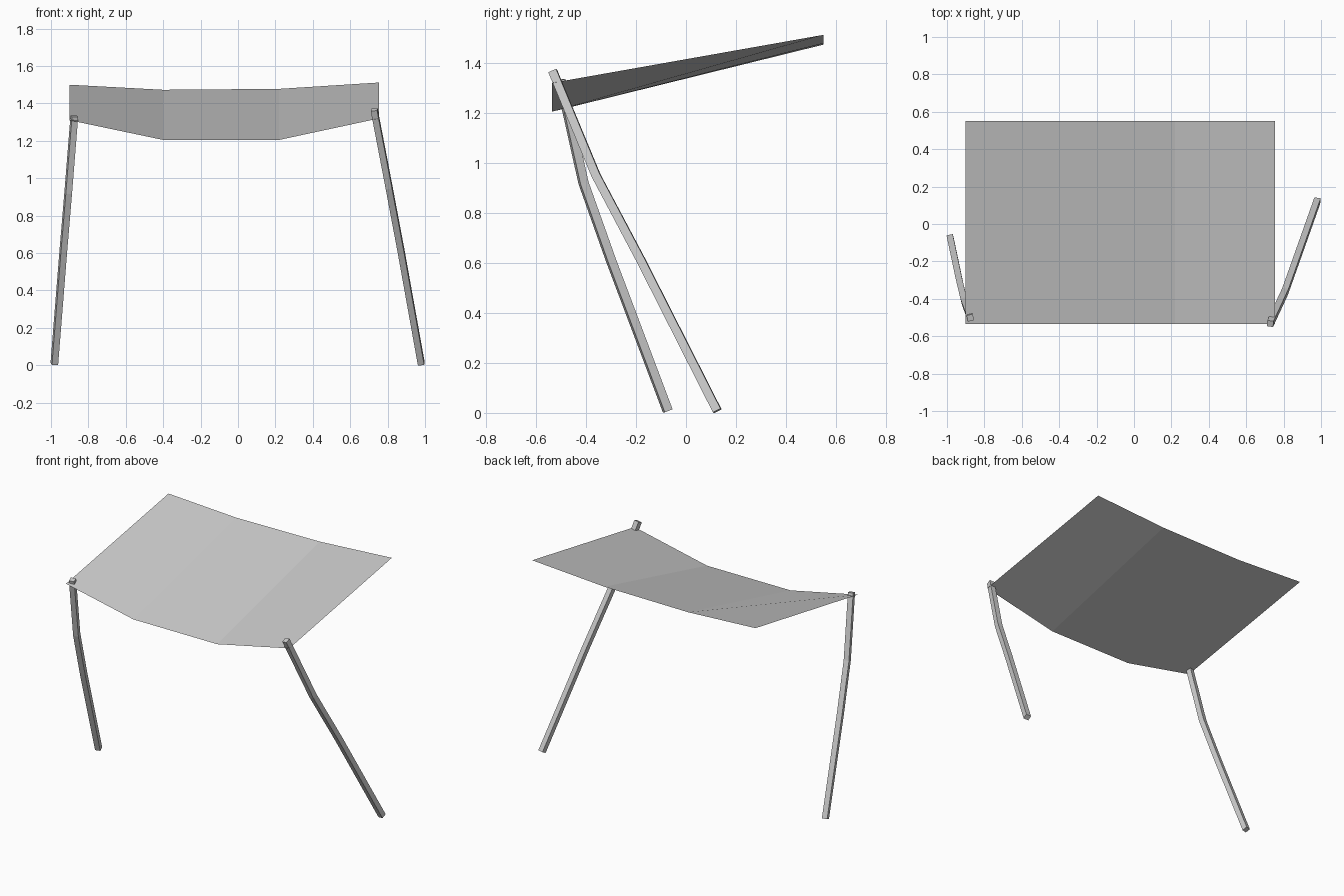
import bpy, bmesh, math
from mathutils import Vector

cube = bpy.data.objects.get("Cube")
if cube:
    bpy.data.objects.remove(cube, do_unlink=True)

grey = bpy.data.materials.new("light_grey")
grey.use_nodes = True
grey.diffuse_color = (0.6, 0.6, 0.6, 1)
grey.node_tree.nodes["Principled BSDF"].inputs["Base Color"].default_value = (0.6, 0.6, 0.6, 1)


def finish(name, bm):
    mesh = bpy.data.meshes.new(name)
    bm.to_mesh(mesh)
    bm.free()
    mesh.materials.append(grey)
    obj = bpy.data.objects.new(name, mesh)
    bpy.context.collection.objects.link(obj)
    return obj


# Sagging cloth sheet: each row is x, front height, back height
def make_canopy(rows, front_y, back_y):
    bm = bmesh.new()
    pairs = [(bm.verts.new((x, front_y, zf)), bm.verts.new((x, back_y, zb)))
             for x, zf, zb in rows]
    for (f0, b0), (f1, b1) in zip(pairs, pairs[1:]):
        bm.faces.new((f0, f1, b1, b0))
    return finish("canopy", bm)


# Bent square pole swept along a path, turned about its axis by yaw
def make_pole(name, path, yaw, width):
    bm = bmesh.new()
    pts = [Vector(p) for p in path]
    side = Vector((math.cos(yaw), math.sin(yaw), 0))
    rings = []
    for i, p in enumerate(pts):
        axis = (pts[min(i + 1, len(pts) - 1)] - pts[max(i - 1, 0)]).normalized()
        u = (side - axis * side.dot(axis)).normalized()
        v = axis.cross(u)
        rings.append([bm.verts.new(p + (u * a + v * b) * width / 2)
                      for a, b in ((-1, -1), (1, -1), (1, 1), (-1, 1))])
    for lo, hi in zip(rings, rings[1:]):
        for k in range(4):
            n = (k + 1) % 4
            bm.faces.new((lo[k], lo[n], hi[n], hi[k]))
    bm.faces.new(rings[0][::-1])
    bm.faces.new(rings[-1])
    bmesh.ops.recalc_face_normals(bm, faces=bm.faces)
    return finish(name, bm)


make_canopy([(-0.9, 1.31, 1.5), (-0.4, 1.205, 1.473),
             (0.22, 1.205, 1.478), (0.755, 1.32, 1.512)], -0.535, 0.55)

make_pole("left_pole", [(0.98, 0.125, 0.008), (0.872, -0.18, 0.61),
                        (0.808, -0.36, 0.95), (0.728, -0.533, 1.367)],
          math.radians(-5), 0.034)
make_pole("right_pole", [(-0.982, -0.073, 0.008), (-0.934, -0.3, 0.61),
                         (-0.908, -0.41, 0.92), (-0.875, -0.502, 1.332)],
          math.radians(14), 0.034)
